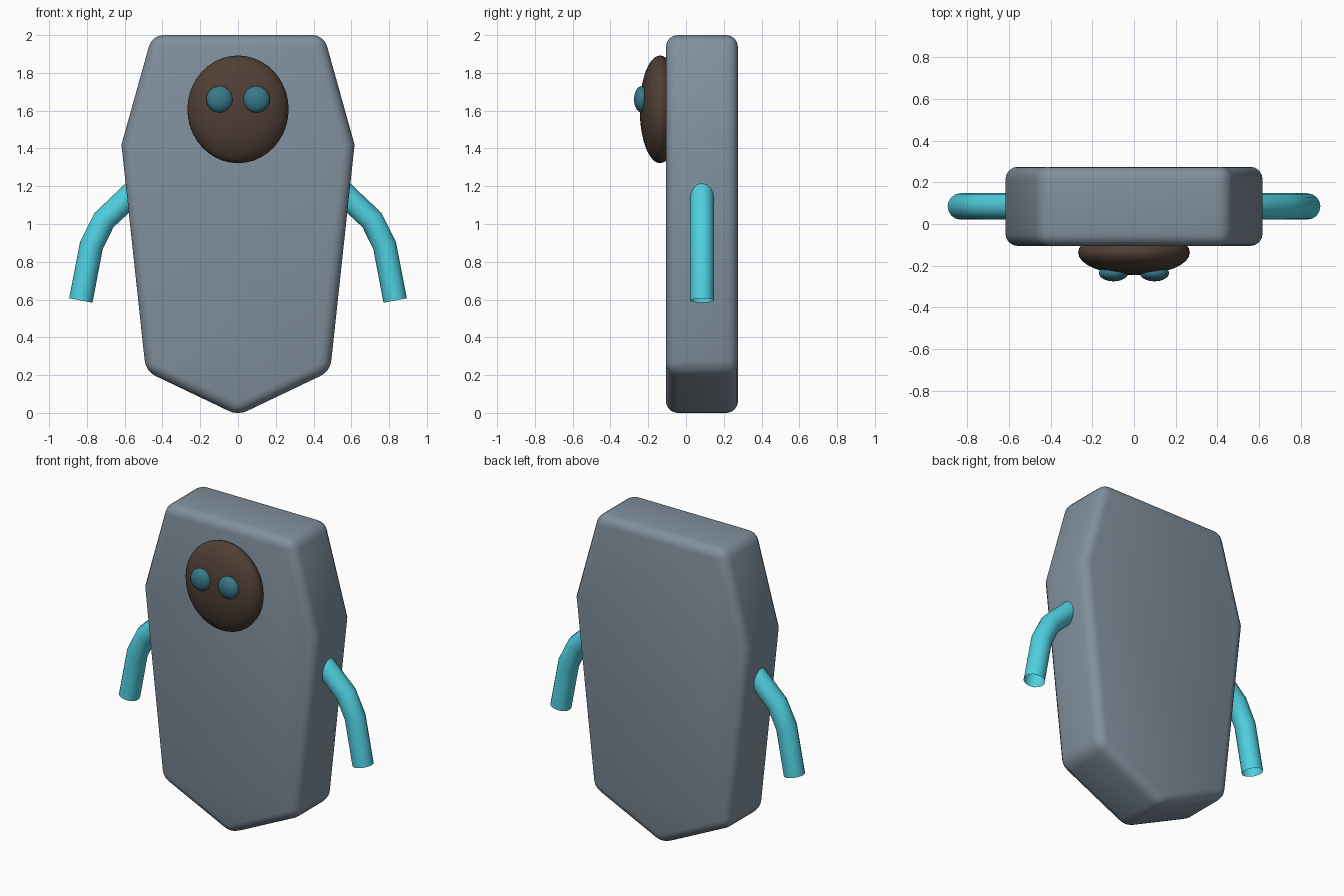
import bpy, bmesh

if "Cube" in bpy.data.objects:
    bpy.data.objects.remove(bpy.data.objects["Cube"])

MID_Y = 0.0845          # middle of the body thickness
HALF_DEPTH = 0.19


def material(name, rgb):
    m = bpy.data.materials.new(name)
    m.diffuse_color = (*rgb, 1.0)
    m.use_nodes = True
    m.node_tree.nodes["Principled BSDF"].inputs["Base Color"].default_value = m.diffuse_color
    return m


slate = material("slate", (0.22, 0.28, 0.34))
brown = material("brown", (0.08, 0.05, 0.035))
teal = material("teal", (0.04, 0.19, 0.25))
cyan = material("cyan", (0.08, 0.63, 0.75))


def add_object(name, data, mat):
    ob = bpy.data.objects.new(name, data)
    bpy.context.collection.objects.link(ob)
    data.materials.append(mat)
    return ob


def ellipsoid(name, centre, radii, mat):
    bm = bmesh.new()
    bmesh.ops.create_uvsphere(bm, u_segments=32, v_segments=20, radius=1.0)
    bmesh.ops.scale(bm, vec=radii, verts=bm.verts)
    for f in bm.faces:
        f.smooth = True
    me = bpy.data.meshes.new(name)
    bm.to_mesh(me)
    bm.free()
    ob = add_object(name, me, mat)
    ob.location = centre
    return ob


# Body: mirrored outline extruded front to back, edges rounded
right = [(0.488, 0.22), (0.617, 1.42), (0.455, 2.0)]
outline = [(0.0, -0.013)] + right + [(-x, z) for x, z in reversed(right)]
bm = bmesh.new()
front = bm.faces.new([bm.verts.new((x, MID_Y - HALF_DEPTH, z)) for x, z in outline])
ext = bmesh.ops.extrude_face_region(bm, geom=[front])
back = [v for v in ext["geom"] if isinstance(v, bmesh.types.BMVert)]
bmesh.ops.translate(bm, vec=(0, 2 * HALF_DEPTH, 0), verts=back)
if len([f for f in bm.faces if len(f.verts) == 7]) < 2:
    bm.faces.new([v for v in bm.verts if v not in back])
bmesh.ops.recalc_face_normals(bm, faces=bm.faces)
for f in bm.faces:
    f.smooth = True
me = bpy.data.meshes.new("body")
bm.to_mesh(me)
bm.free()
body = add_object("body", me, slate)
bevel = body.modifiers.new("round_edges", 'BEVEL')
bevel.width = 0.06
bevel.segments = 4
bevel.limit_method = 'ANGLE'

# Face disc
ellipsoid("face", (0, -0.137, 1.607), (0.268, 0.108, 0.285), brown)

# Eyes and bent open-ended tube arms
arm_path = [(0.54, 1.18), (0.71, 1.02), (0.776, 0.887), (0.832, 0.595)]
for side, s in (("left", -1), ("right", 1)):
    ellipsoid(f"{side}_eye", (s * 0.098, -0.235, 1.66), (0.07, 0.04, 0.07), teal)

    cu = bpy.data.curves.new(f"{side}_arm", 'CURVE')
    cu.dimensions = '3D'
    cu.bevel_depth = 0.063
    cu.bevel_resolution = 6
    cu.use_fill_caps = False
    sp = cu.splines.new('POLY')
    sp.points.add(len(arm_path) - 1)
    for p, (x, z) in zip(sp.points, arm_path):
        p.co = (s * x, MID_Y, z, 1)
    sp.use_smooth = True
    add_object(f"{side}_arm", cu, cyan)
